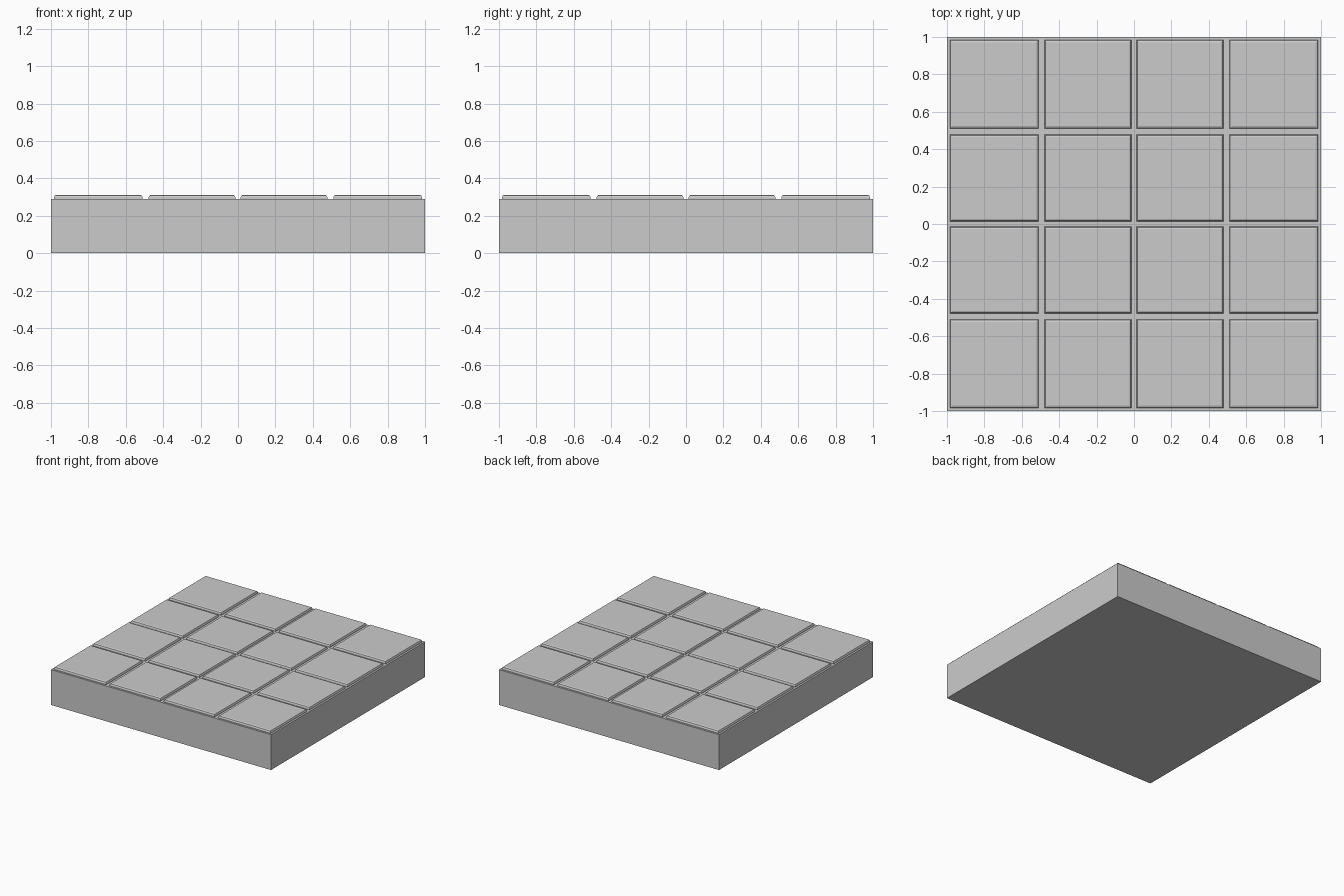
import bpy

if "Cube" in bpy.data.objects:
    bpy.data.objects.remove(bpy.data.objects["Cube"])

BASE_TOP = 0.29
TILE_TOP = 0.312


def box(name, x0, x1, y0, y1, z0, z1):
    bpy.ops.mesh.primitive_cube_add(size=1, location=((x0 + x1) / 2, (y0 + y1) / 2, (z0 + z1) / 2))
    ob = bpy.context.object
    ob.name = name
    ob.scale = (x1 - x0, y1 - y0, z1 - z0)
    bpy.ops.object.transform_apply(location=False, rotation=False, scale=True)
    return ob


# Solid slab under the tiles
box("base_slab", -1, 1, -1, 1, 0, BASE_TOP)

# Four by four grid of raised tiles with softened top edges
spans = [(-0.985, -0.51), (-0.478, -0.014), (0.014, 0.478), (0.51, 0.985)]
for row, (y0, y1) in enumerate(spans):
    for col, (x0, x1) in enumerate(spans):
        tile = box(f"tile_{row}_{col}", x0, x1, y0, y1, BASE_TOP, TILE_TOP)
        # weight only the four top edges for the bevel
        weights = tile.data.attributes.new("bevel_weight_edge", 'FLOAT', 'EDGE')
        for edge in tile.data.edges:
            top = all(tile.data.vertices[v].co.z > 0 for v in edge.vertices)
            weights.data[edge.index].value = 1.0 if top else 0.0
        bevel = tile.modifiers.new("soft_edge", 'BEVEL')
        bevel.limit_method = 'WEIGHT'
        bevel.width = 0.014
        bevel.segments = 2
